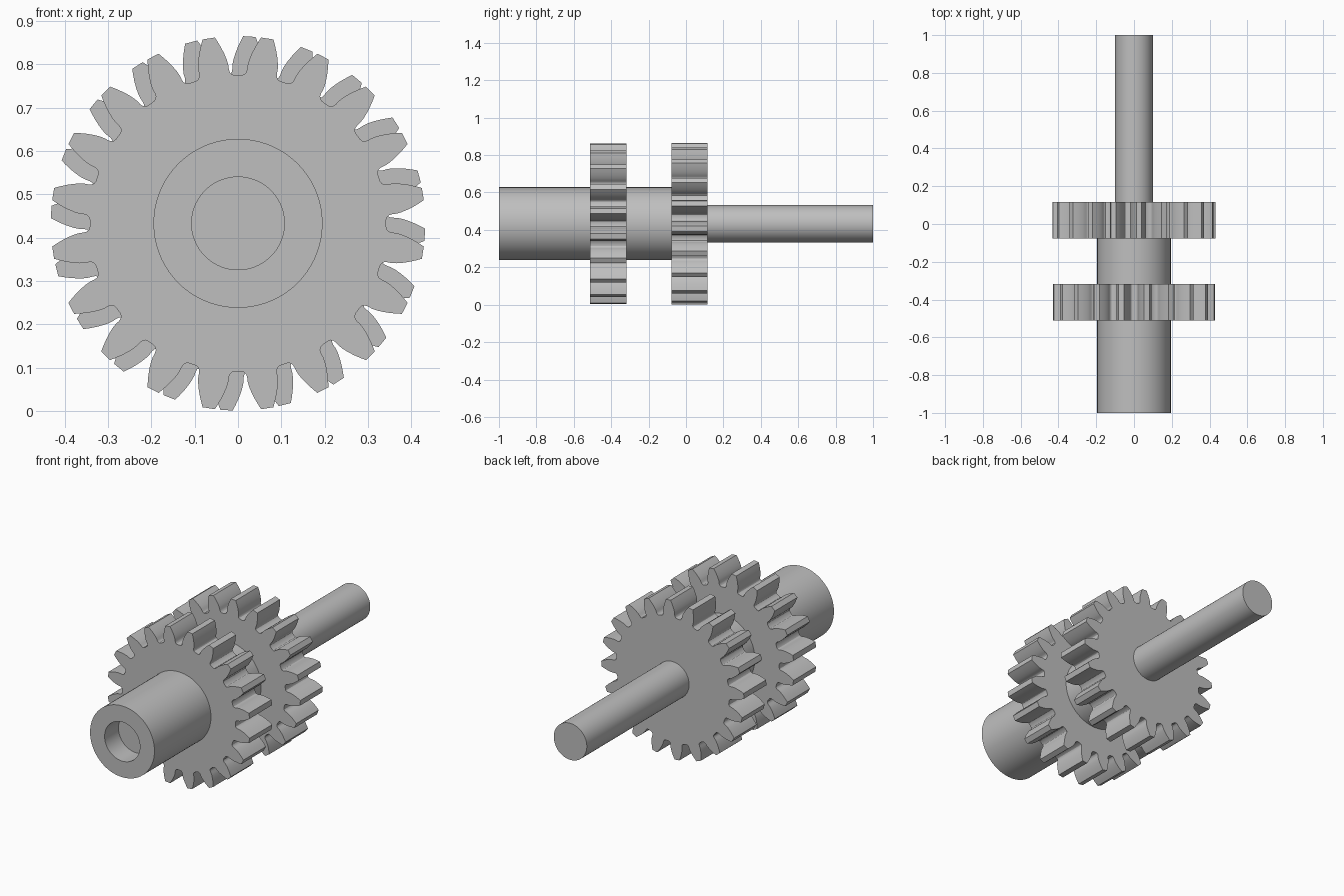
import bpy
import bmesh
from math import sin, cos, radians, pi
from mathutils import Matrix, Vector

AXIS_Z = 0.433
TEETH = 20

cube = bpy.data.objects.get("Cube")
if cube:
    bpy.data.objects.remove(cube, do_unlink=True)

# Single grey metal
grey = bpy.data.materials.new("grey_metal")
grey.use_nodes = True
colour = (0.52, 0.52, 0.52, 1)
grey.diffuse_color = colour
grey.node_tree.nodes["Principled BSDF"].inputs["Base Color"].default_value = colour


def finish(name, bm):
    """Turn a bmesh into a shaded object on the shaft axis."""
    bmesh.ops.remove_doubles(bm, verts=bm.verts, dist=1e-5)
    bmesh.ops.recalc_face_normals(bm, faces=bm.faces)
    mesh = bpy.data.meshes.new(name)
    bm.to_mesh(mesh)
    bm.free()
    mesh.materials.append(grey)
    obj = bpy.data.objects.new(name, mesh)
    obj.location.z = AXIS_Z
    bpy.context.collection.objects.link(obj)
    bpy.ops.object.select_all(action='DESELECT')
    obj.select_set(True)
    bpy.context.view_layer.objects.active = obj
    bpy.ops.object.shade_smooth_by_angle(angle=radians(30))
    return obj


def turned(name, profile, segments=72):
    """Spin a (radius, y) profile around the y axis."""
    bm = bmesh.new()
    verts = [bm.verts.new((r, y, 0)) for r, y in profile]
    edges = [bm.edges.new(pair) for pair in zip(verts, verts[1:])]
    bmesh.ops.spin(bm, geom=verts + edges, cent=(0, 0, 0), axis=(0, 1, 0),
                   angle=2 * pi, steps=segments, use_merge=True)
    return finish(name, bm)


# Half of one tooth, root to tip: (radius, half angle in degrees)
FLANK = [(0.342, 7.6), (0.344, 6.6), (0.349, 5.9), (0.356, 5.6), (0.366, 5.5),
         (0.378, 5.1), (0.392, 4.4), (0.406, 3.6), (0.42, 2.7), (0.432, 1.9)]


def gear(name, y_front, y_back, first_tooth):
    tooth = [(r, -a) for r, a in FLANK] + [(r, a) for r, a in reversed(FLANK)]
    bm = bmesh.new()
    outline = []
    for i in range(TEETH):
        for r, a in tooth:
            t = radians(first_tooth + i * 360 / TEETH + a)
            outline.append(bm.verts.new((r * cos(t), y_front, r * sin(t))))
    face = bm.faces.new(outline)
    back = bmesh.ops.extrude_face_region(bm, geom=[face], use_keep_orig=True)
    moved = [v for v in back["geom"] if isinstance(v, bmesh.types.BMVert)]
    bmesh.ops.translate(bm, verts=moved, vec=(0, y_back - y_front, 0))
    return finish(name, bm)


# Thick hub with a shallow blind bore in its front end
turned("hub", [(0, -0.88), (0.107, -0.88), (0.107, -1), (0.195, -1),
               (0.195, -0.03), (0, -0.03)])

# Thin shaft out of the rear gear
turned("rear_shaft", [(0, 0.08), (0.1, 0.08), (0.1, 1), (0, 1)])

# Two identical spur gears, slightly out of phase
gear("front_gear", -0.512, -0.317, 9)
gear("rear_gear", -0.078, 0.116, 14.5)
